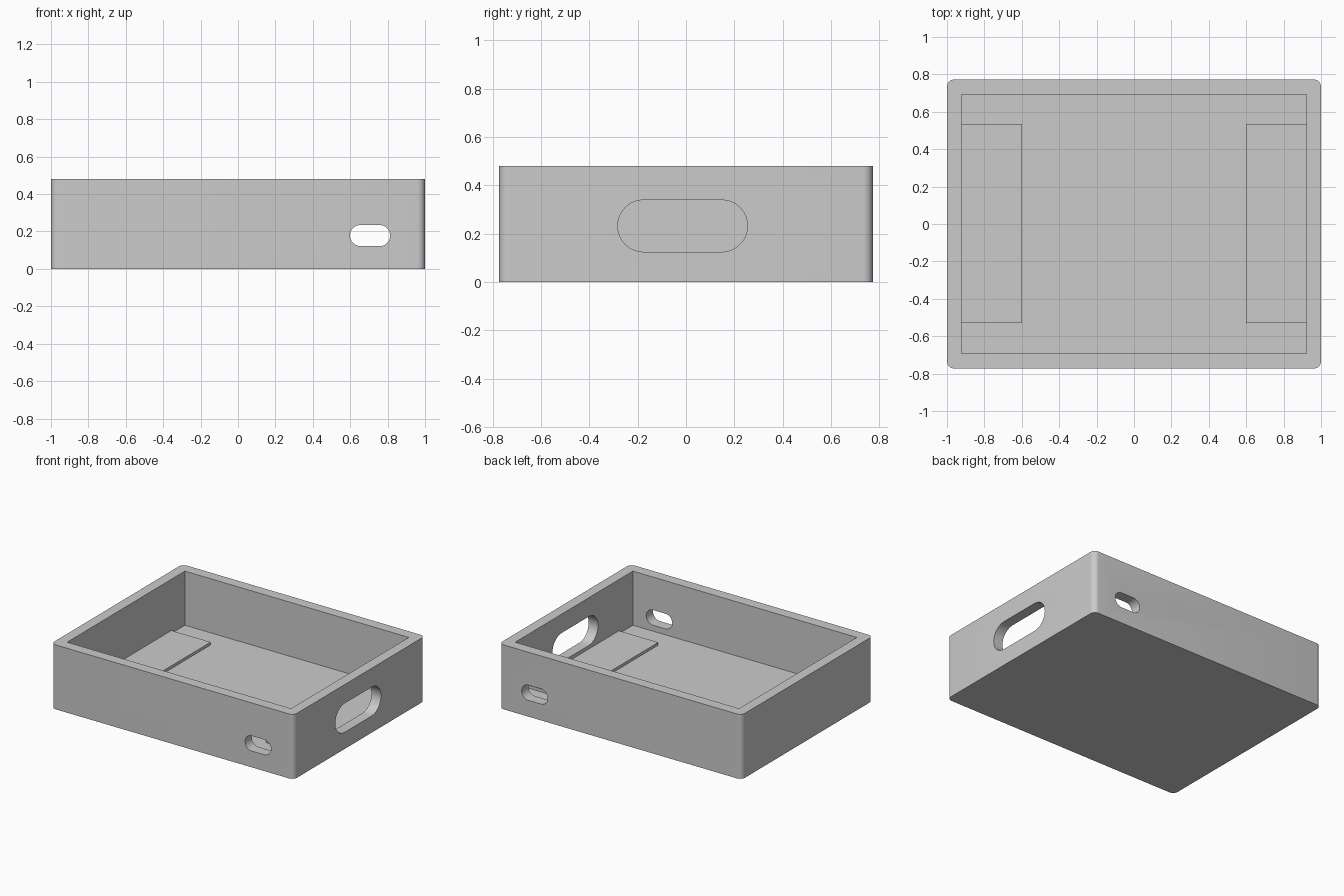
import bpy
import bmesh
import math
from mathutils import Matrix

cube = bpy.data.objects.get("Cube")
if cube:
    bpy.data.objects.remove(cube, do_unlink=True)

# Overall sizes
HX, HY, HEIGHT = 1.0, 0.773, 0.48
IN_X, IN_Y, FLOOR = 0.923, 0.693, 0.077
CORNER = 0.04

grey = bpy.data.materials.new("light grey")
grey.use_nodes = True
colour = (0.6, 0.6, 0.6, 1)
grey.diffuse_color = colour
grey.node_tree.nodes["Principled BSDF"].inputs["Base Color"].default_value = colour


def finish(name, bm):
    bmesh.ops.recalc_face_normals(bm, faces=bm.faces)
    mesh = bpy.data.meshes.new(name)
    bm.to_mesh(mesh)
    bm.free()
    mesh.materials.append(grey)
    obj = bpy.data.objects.new(name, mesh)
    bpy.context.scene.collection.objects.link(obj)
    return obj


def box(name, low, high, radius=0):
    """Box between two corners, with optional rounded upright edges."""
    bm = bmesh.new()
    bmesh.ops.create_cube(bm, size=1)
    for v in bm.verts:
        v.co = [(a + b) / 2 + c * (b - a) for a, b, c in zip(low, high, v.co)]
    if radius:
        upright = [e for e in bm.edges
                   if abs(e.verts[0].co.z - e.verts[1].co.z) > 0.1]
        bmesh.ops.bevel(bm, geom=upright, offset=radius, segments=8,
                        profile=0.5, affect='EDGES')
    return finish(name, bm)


def slot(name, width, height, depth, matrix, steps=16):
    """Round-ended prism, lying along its own y axis."""
    bm = bmesh.new()
    r = height / 2
    verts = []
    for side in (1, -1):
        for i in range(steps + 1):
            a = math.pi * (i / steps - 0.5)
            verts.append(bm.verts.new((side * (width / 2 - r + r * math.cos(a)),
                                       -depth / 2, side * r * math.sin(a))))
    face = bm.faces.new(verts)
    new = bmesh.ops.extrude_face_region(bm, geom=[face])["geom"]
    moved = [v for v in new if isinstance(v, bmesh.types.BMVert)]
    bmesh.ops.translate(bm, vec=(0, depth, 0), verts=moved)
    bm.transform(matrix)
    return finish(name, bm)


# Open tray with rounded upright corners
tray = box("tray", (-HX, -HY, 0), (HX, HY, HEIGHT), CORNER)

# Cavity, cable slots through front and back, handle hole in the left wall
cutters = [
    box("cavity_cutter", (-IN_X, -IN_Y, FLOOR), (IN_X, IN_Y, HEIGHT + 0.2)),
    slot("small_slot_cutter", 0.215, 0.113, 2,
         Matrix.Translation((0.706, 0, 0.178))),
    slot("large_slot_cutter", 0.537, 0.215, 0.3,
         Matrix.Translation((HX, -0.014, 0.232)) @ Matrix.Rotation(math.pi / 2, 4, 'Z')),
]
bpy.context.view_layer.objects.active = tray
for cutter in cutters:
    cutter.hide_render = True
    mod = tray.modifiers.new("cut", 'BOOLEAN')
    mod.operation = 'DIFFERENCE'
    mod.solver = 'EXACT'
    mod.object = cutter
    bpy.ops.object.modifier_apply(modifier=mod.name)
    bpy.data.objects.remove(cutter, do_unlink=True)

bpy.ops.object.select_all(action='DESELECT')
tray.select_set(True)
bpy.ops.object.shade_smooth_by_angle(angle=math.radians(30))

# Low raised pads on the floor against each end wall
for name, side in (("left_pad", 1), ("right_pad", -1)):
    xs = sorted((side * 0.6, side * (IN_X + 0.01)))
    box(name, (xs[0], -0.53, FLOOR - 0.01), (xs[1], 0.535, 0.098))
